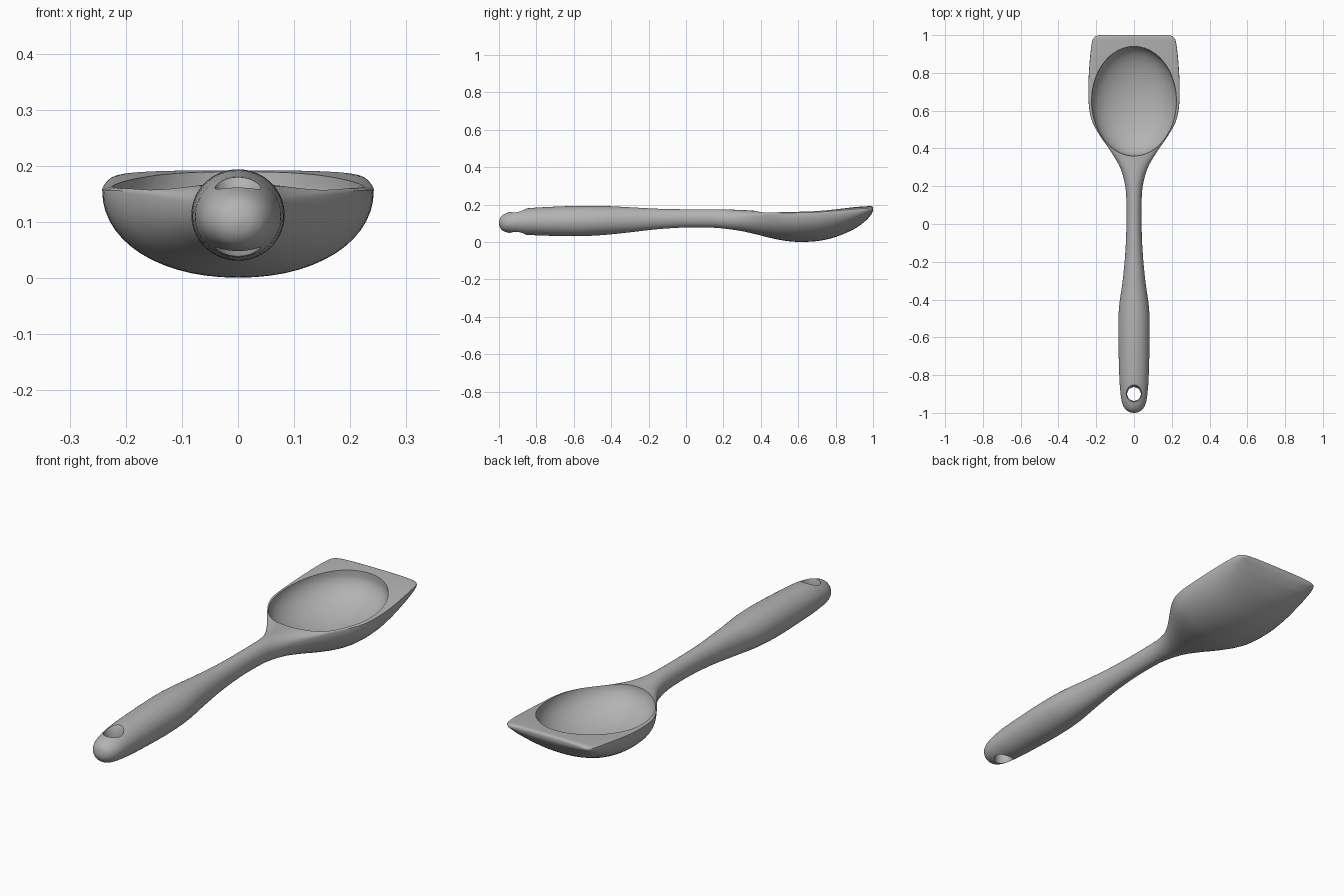
import bpy, bmesh, math

if "Cube" in bpy.data.objects:
    bpy.data.objects.remove(bpy.data.objects["Cube"], do_unlink=True)

grey = bpy.data.materials.new("matte grey")
grey.use_nodes = True
colour = (0.45, 0.45, 0.45, 1)
grey.diffuse_color = colour
grey.node_tree.nodes["Principled BSDF"].inputs["Base Color"].default_value = colour

# Stations along the spoon: y, half width, top height, bottom height
STATIONS = [
    (-1.00, 0.006, 0.106, 0.094), (-0.993, 0.030, 0.130, 0.075),
    (-0.975, 0.050, 0.148, 0.058), (-0.94, 0.065, 0.162, 0.048),
    (-0.88, 0.073, 0.176, 0.041), (-0.80, 0.078, 0.184, 0.036),
    (-0.60, 0.083, 0.193, 0.031), (-0.45, 0.080, 0.193, 0.037),
    (-0.30, 0.060, 0.186, 0.052), (-0.15, 0.046, 0.178, 0.069),
    (0.00, 0.040, 0.175, 0.078), (0.14, 0.041, 0.175, 0.077),
    (0.22, 0.050, 0.174, 0.070), (0.30, 0.074, 0.171, 0.058),
    (0.38, 0.120, 0.168, 0.040), (0.46, 0.175, 0.167, 0.020),
    (0.53, 0.216, 0.167, 0.007), (0.60, 0.236, 0.168, 0.001),
    (0.70, 0.242, 0.171, 0.005), (0.80, 0.239, 0.178, 0.027),
    (0.90, 0.231, 0.187, 0.070), (0.96, 0.223, 0.191, 0.113),
    (0.985, 0.213, 0.192, 0.141), (0.996, 0.199, 0.190, 0.158),
    (1.00, 0.180, 0.185, 0.168),
]


def spline(points, steps):
    """Smooth curve through the points."""
    out = []
    for i in range(len(points) - 1):
        p0, p1 = points[max(i - 1, 0)], points[i]
        p2, p3 = points[i + 1], points[min(i + 2, len(points) - 1)]
        for s in range(steps):
            t = s / steps
            out.append([0.5 * (2 * b + (c - a) * t + (2 * a - 5 * b + 4 * c - d) * t * t
                               + (3 * b - a - 3 * c + d) * t ** 3)
                        for a, b, c, d in zip(p0, p1, p2, p3)])
    return out + [list(points[-1])]


def power(v, n):
    return math.copysign(abs(v) ** (2 / n), v)


def section(y, w, top, bottom, count=56):
    """Round on the handle, flat topped with a rounded rim on the head."""
    k = min(max((y - 0.18) / 0.32, 0), 1)
    k = k * k * (3 - 2 * k)
    rim = min(0.015, (top - bottom) / 2)
    mid = (top + bottom) / 2 * (1 - k) + (top - rim) * k
    ring = []
    for i in range(count):
        a = 2 * math.pi * i / count
        c, s = math.cos(a), math.sin(a)
        n = 2 + 1.2 * k if s > 0 else 2 + 0.12 * k
        height = top - mid if s > 0 else mid - bottom
        ring.append((w * power(c, n), y, mid + height * power(s, n)))
    return ring


def skin(name, rings):
    """Closed skin over a row of rings."""
    bm = bmesh.new()
    rows = [[bm.verts.new(p) for p in ring] for ring in rings]
    for a, b in zip(rows, rows[1:]):
        for i in range(len(a)):
            j = (i + 1) % len(a)
            bm.faces.new((a[i], a[j], b[j], b[i]))
    bm.faces.new(rows[0])
    bm.faces.new(rows[-1])
    bmesh.ops.recalc_face_normals(bm, faces=bm.faces[:])
    mesh = bpy.data.meshes.new(name)
    bm.to_mesh(mesh)
    bm.free()
    mesh.materials.append(grey)
    obj = bpy.data.objects.new(name, mesh)
    bpy.context.collection.objects.link(obj)
    return obj


def lathe(name, profile, centre, sx, sy, count=72):
    cx, cy, cz = centre
    angles = [2 * math.pi * i / count for i in range(count)]
    return skin(name, [[(cx + sx * r * math.cos(a), cy + sy * r * math.sin(a), cz + z)
                        for a in angles] for r, z in profile])


# Handle and head in one flowing body
spoon = skin("spoon_body", [section(*p) for p in spline(STATIONS, 4)])

# Oval bowl hollow
bowl = [(math.cos(a), -0.137 * math.sin(a))
        for a in (math.radians(89 - 89 * i / 24) for i in range(25))]
bowl.append((1.0, 0.15))
bowl_cutter = lathe("bowl_cutter", bowl, (0, 0.65, 0.168), 0.225, 0.29)

# Hanging hole, flared at both ends
hole = [(0.036 + 0.022 * abs(i / 10) ** 3, 0.009 * i) for i in range(-10, 11)]
hole_cutter = lathe("hole_cutter", hole, (0, -0.90, 0.105), 1, 1, 48)

bpy.ops.object.select_all(action='DESELECT')
bpy.context.view_layer.objects.active = spoon
spoon.select_set(True)
for cutter in (bowl_cutter, hole_cutter):
    cutter.hide_render = True
    mod = spoon.modifiers.new(cutter.name, 'BOOLEAN')
    mod.operation = 'DIFFERENCE'
    mod.solver = 'EXACT'
    mod.object = cutter
    bpy.ops.object.modifier_apply(modifier=mod.name)
    bpy.data.objects.remove(cutter, do_unlink=True)

bpy.ops.object.shade_smooth_by_angle(angle=math.radians(35))
